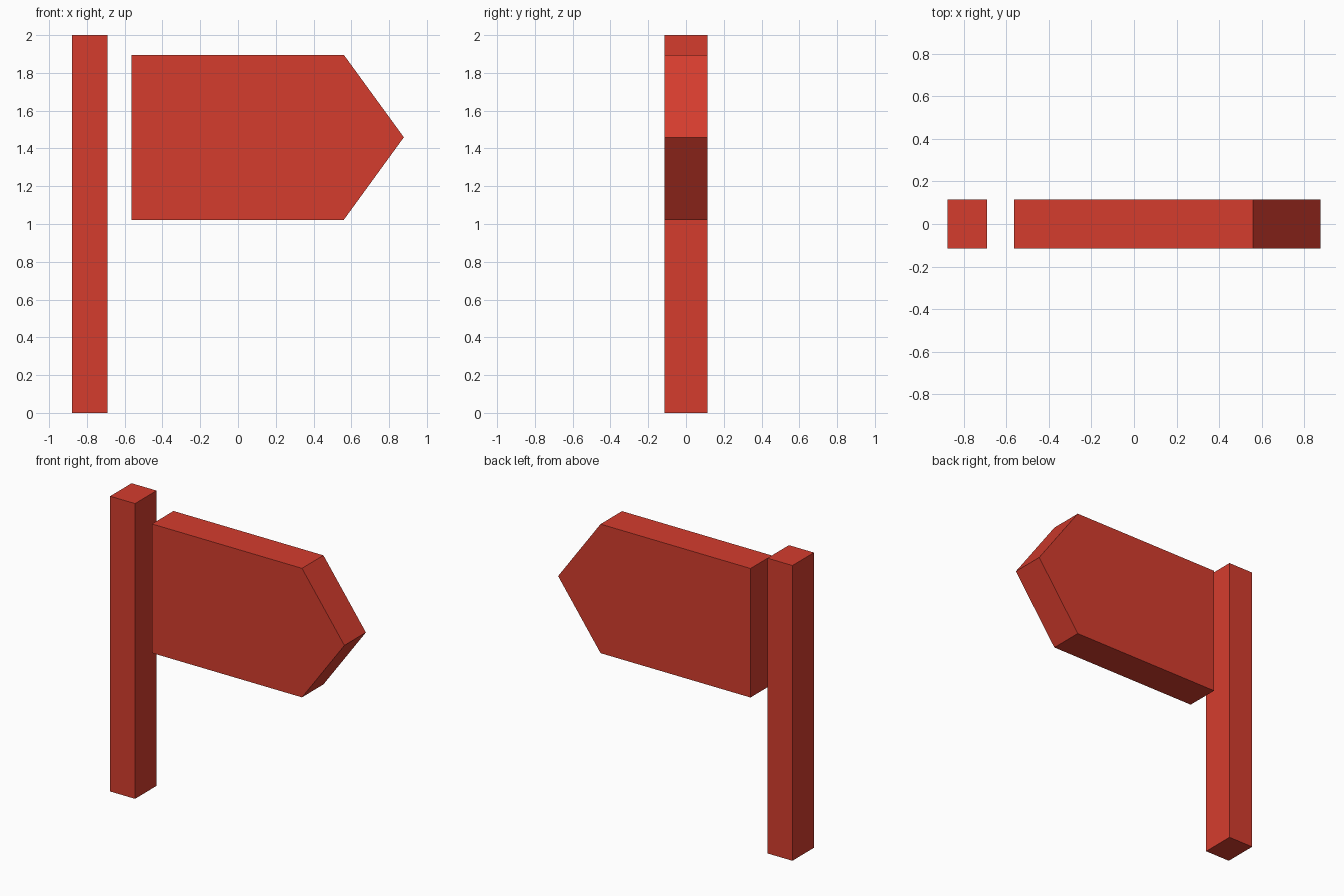
import bpy
import bmesh

if "Cube" in bpy.data.objects:
    bpy.data.objects.remove(bpy.data.objects["Cube"])

HALF_DEPTH = 0.115

red = bpy.data.materials.new("sign red")
red.diffuse_color = (0.665, 0.046, 0.027, 1.0)
red.use_nodes = True
red.node_tree.nodes["Principled BSDF"].inputs["Base Color"].default_value = red.diffuse_color


def extruded_part(name, profile):
    """Extrude an (x, z) outline through the full depth, centred on y = 0."""
    bm = bmesh.new()
    front = bm.faces.new([bm.verts.new((x, -HALF_DEPTH, z)) for x, z in profile])
    result = bmesh.ops.extrude_face_region(bm, geom=[front], use_keep_orig=True)
    moved = [g for g in result["geom"] if isinstance(g, bmesh.types.BMVert)]
    bmesh.ops.translate(bm, verts=moved, vec=(0, 2 * HALF_DEPTH, 0))
    bmesh.ops.recalc_face_normals(bm, faces=bm.faces)
    mesh = bpy.data.meshes.new(name)
    bm.to_mesh(mesh)
    bm.free()
    mesh.materials.append(red)
    obj = bpy.data.objects.new(name, mesh)
    bpy.context.collection.objects.link(obj)
    return obj


# Upright post
extruded_part("post", [(-0.878, 0), (-0.691, 0), (-0.691, 2), (-0.878, 2)])

# Arrow-shaped board, set apart from the post
extruded_part("arrow_board", [(-0.564, 1.022), (0.56, 1.022), (0.878, 1.459),
                              (0.56, 1.896), (-0.564, 1.896)])
